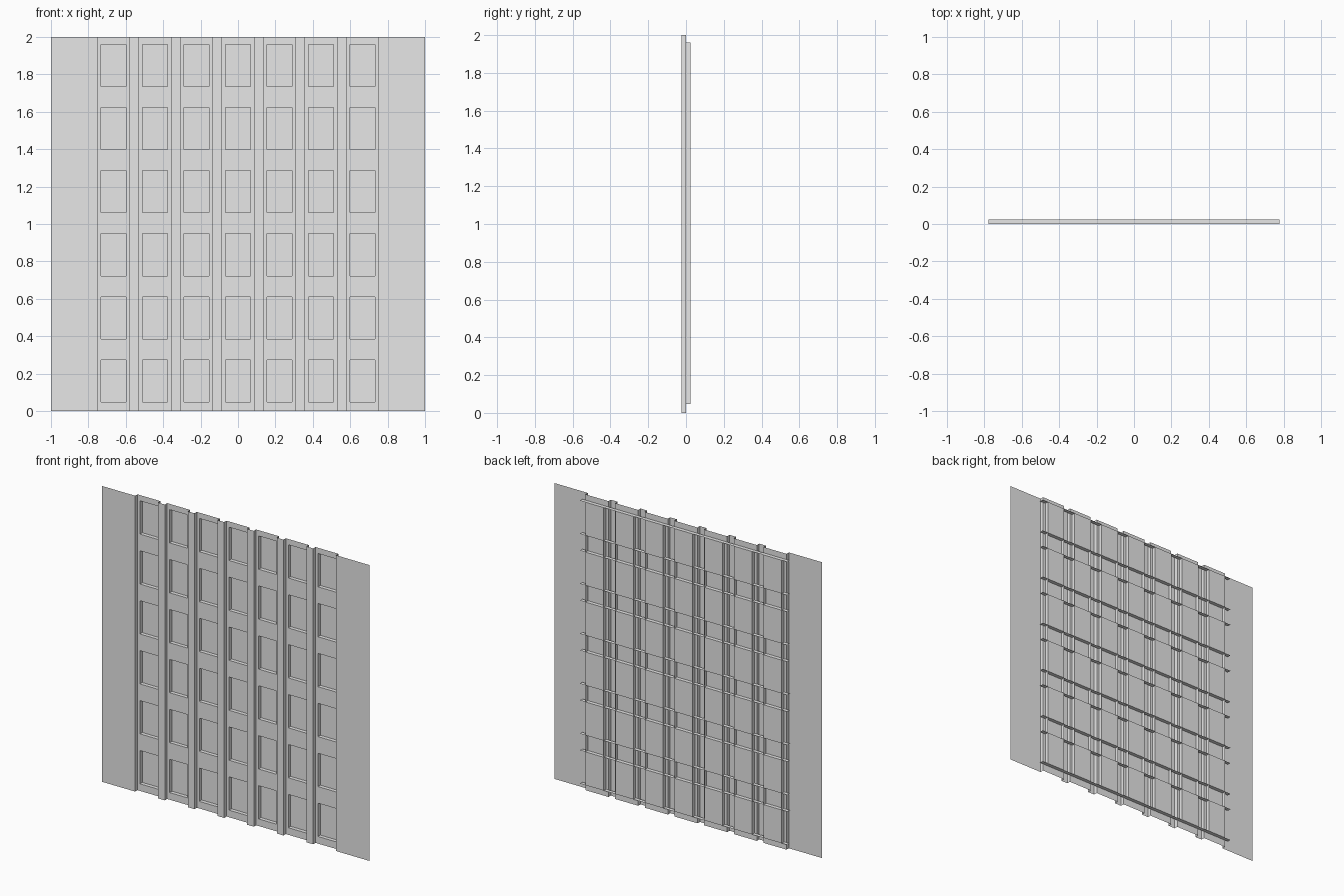
import bpy
import bmesh

cube = bpy.data.objects.get("Cube")
if cube:
    bpy.data.objects.remove(cube, do_unlink=True)

grey = bpy.data.materials.new("plain_grey")
grey.use_nodes = True
colour = (0.8, 0.8, 0.8, 1)
grey.diffuse_color = colour
grey.node_tree.nodes["Principled BSDF"].inputs["Base Color"].default_value = colour

# Layout: columns of panels, rows of recesses
PITCH_X, PITCH_Z = 0.222, 0.3376
columns = [PITCH_X * (i - 3) for i in range(7)]
rows = [0.1605 + PITCH_Z * i for i in range(6)]
PANEL, WIN_X, WIN_Z = 0.086, 0.0675, 0.1125   # half sizes
FRONT, MID, BACK = -0.025, 0.0, 0.025
HEIGHT = 2.0


def make_object(name, quads):
    """Build one sheet object from a list of four-corner faces."""
    bm = bmesh.new()
    for corners in quads:
        bm.faces.new([bm.verts.new(c) for c in corners])
    bmesh.ops.remove_doubles(bm, verts=bm.verts, dist=0.0005)
    mesh = bpy.data.meshes.new(name)
    bm.to_mesh(mesh)
    bm.free()
    mesh.materials.append(grey)
    obj = bpy.data.objects.new(name, mesh)
    bpy.context.collection.objects.link(obj)


def facing(x0, x1, z0, z1, y):
    return [(x0, y, z0), (x1, y, z0), (x1, y, z1), (x0, y, z1)]


def upright(x, y0, y1, z0, z1):
    return [(x, y0, z0), (x, y1, z0), (x, y1, z1), (x, y0, z1)]


def level(z, x0, x1, y0, y1):
    return [(x0, y0, z), (x1, y0, z), (x1, y1, z), (x0, y1, z)]


# Raised side flanges and ribs, with the steps back to the panels
edges = [-1.0] + [c + s * PANEL for c in columns for s in (-1, 1)] + [1.0]
raised = [facing(a, b, 0, HEIGHT, FRONT) for a, b in zip(edges[::2], edges[1::2])]
steps = [upright(x, FRONT, MID, 0, HEIGHT) for x in edges[1:-1]]
make_object("ribs_and_flanges", raised + steps)

# Panels, with an opening for each recess
zs = [0.0] + [r + s * WIN_Z for r in rows for s in (-1, 1)] + [HEIGHT]
panels = []
for c in columns:
    xs = [c - PANEL, c - WIN_X, c + WIN_X, c + PANEL]
    for i in range(3):
        for j in range(len(zs) - 1):
            if not (i == 1 and j % 2 == 1):
                panels.append(facing(xs[i], xs[i + 1], zs[j], zs[j + 1], MID))
make_object("panels", panels)

# Backs of the recesses
make_object("recess_backs", [facing(c - WIN_X, c + WIN_X, r - WIN_Z, r + WIN_Z, BACK)
                             for c in columns for r in rows])

# Thin fins that run along the recess edges, full height and full width
make_object("upright_fins", [upright(c + s * WIN_X, MID, BACK, zs[1], zs[-2])
                             for c in columns for s in (-1, 1)])
half = 3.5 * PITCH_X
make_object("level_fins", [level(z, -half, half, MID, BACK) for z in zs[1:-1]])
